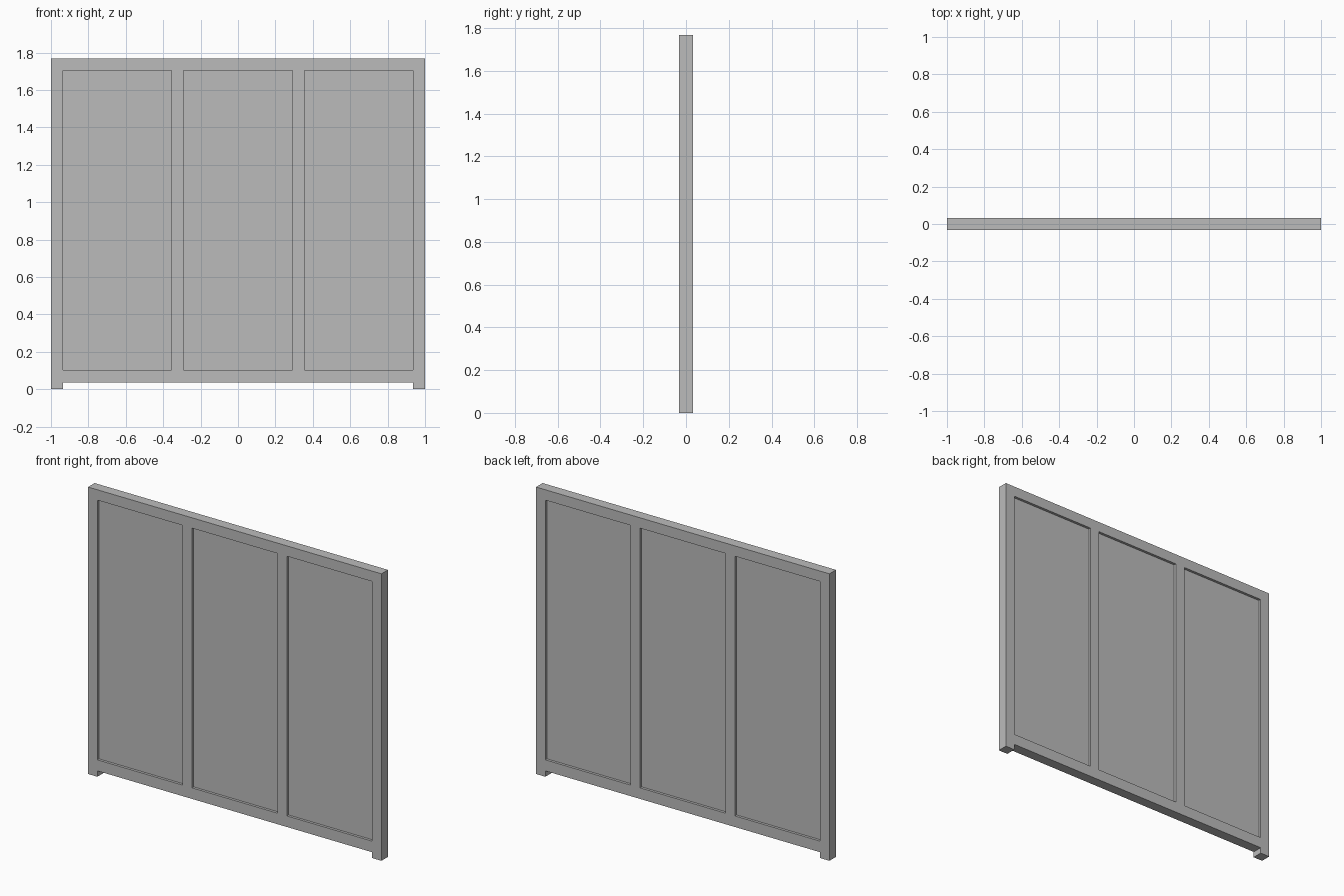
import bpy
import bmesh

cube = bpy.data.objects.get("Cube")
if cube:
    bpy.data.objects.remove(cube)

HALF_DEPTH = 0.032
PANEL_HALF = 0.016

grey = bpy.data.materials.new("plain_grey")
grey.use_nodes = True
colour = (0.5, 0.5, 0.5, 1.0)
grey.diffuse_color = colour
grey.node_tree.nodes["Principled BSDF"].inputs["Base Color"].default_value = colour

# Breaks between posts and openings, and between feet, rails and openings
xs = [-1.0, -0.936, -0.356, -0.292, 0.292, 0.356, 0.936, 1.0]
zs = [0.0, 0.036, 0.104, 1.704, 1.768]


def slab(name, cells, half):
    """Extrude a set of grid cells into one flat-sided slab."""
    bm = bmesh.new()
    for i, k in cells:
        corners = [(xs[i], zs[k]), (xs[i + 1], zs[k]),
                   (xs[i + 1], zs[k + 1]), (xs[i], zs[k + 1])]
        bm.faces.new([bm.verts.new((x, -half, z)) for x, z in corners])
    bmesh.ops.remove_doubles(bm, verts=bm.verts, dist=0.0001)
    front = bm.faces[:]
    back = bmesh.ops.duplicate(bm, geom=bm.verts[:] + bm.edges[:] + front)
    rims = [e for e in bm.edges if e.is_boundary and e.verts[0].co.y < 0]
    twin = back["vert_map"]
    for v in back["geom"]:
        if isinstance(v, bmesh.types.BMVert):
            v.co.y = half
    for e in rims:
        a, b = e.verts
        if a in twin and b in twin and twin[a].co.y > a.co.y:
            bm.faces.new((a, b, twin[b], twin[a]))
    bmesh.ops.recalc_face_normals(bm, faces=bm.faces)
    mesh = bpy.data.meshes.new(name)
    bm.to_mesh(mesh)
    bm.free()
    mesh.materials.append(grey)
    obj = bpy.data.objects.new(name, mesh)
    bpy.context.collection.objects.link(obj)
    return obj


# Frame: four posts, a top and a bottom rail, and two end feet
def is_frame(i, k):
    if k == 0:
        return i in (0, 6)
    return k in (1, 3) or i % 2 == 0


slab("frame", [(i, k) for i in range(7) for k in range(4) if is_frame(i, k)],
     HALF_DEPTH)

# Recessed infill panels
for name, column in (("right_panel", 1), ("middle_panel", 3), ("left_panel", 5)):
    slab(name, [(column, 2)], PANEL_HALF)
